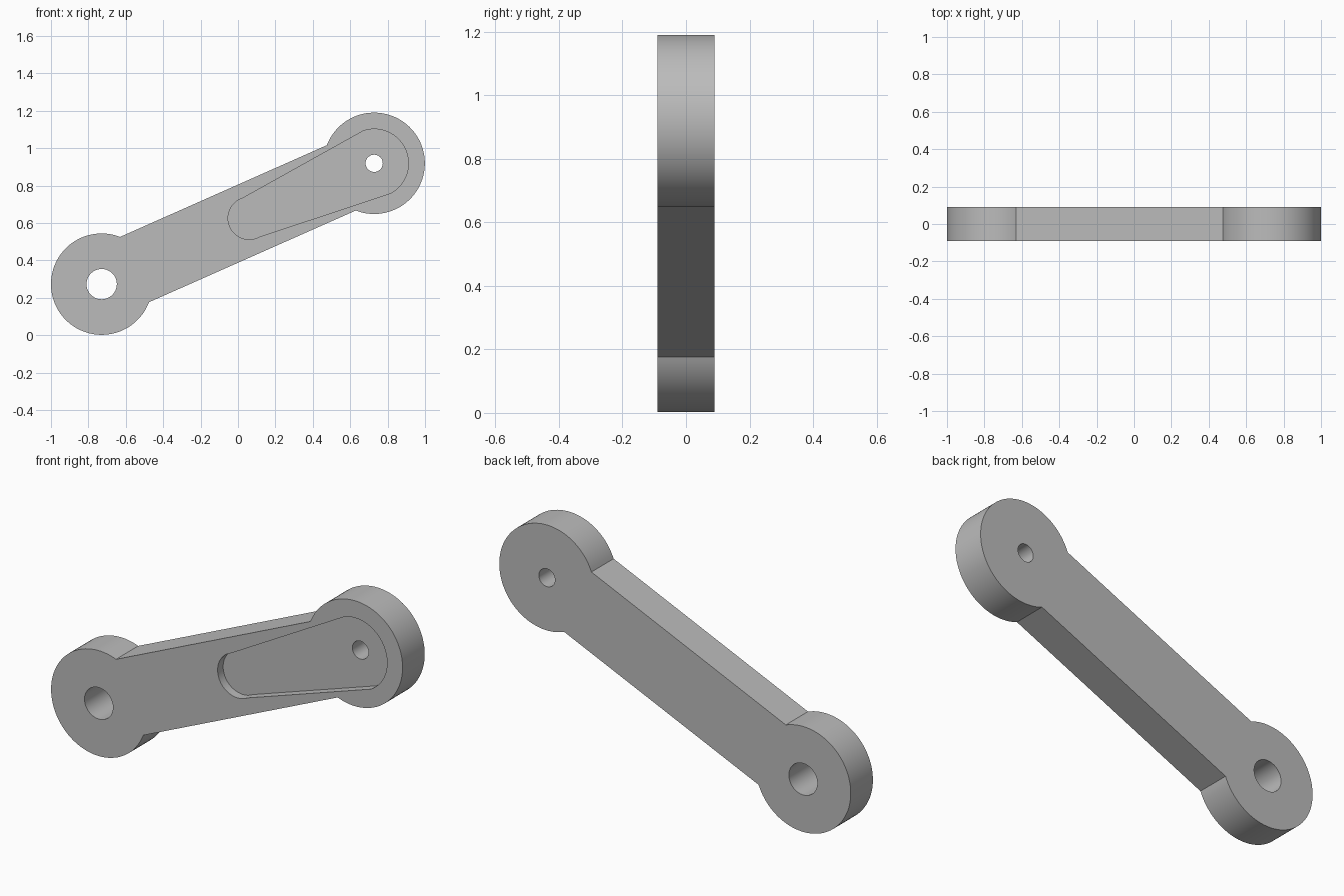
import bpy, bmesh
from math import sin, cos, pi, asin, acos, atan2, radians
from mathutils import Vector

if "Cube" in bpy.data.objects:
    bpy.data.objects.remove(bpy.data.objects["Cube"], do_unlink=True)

THICK = 0.18
BOSS_R = 0.271
BAR_HALF = 0.191
POCKET_DEPTH = 0.045
low = Vector((-0.729, 0.273))
high = Vector((0.728, 0.919))
pocket_end = Vector((0.06, 0.625))

metal = bpy.data.materials.new("plain grey")
metal.use_nodes = True
grey = (0.5, 0.5, 0.5, 1)
metal.diffuse_color = grey
metal.node_tree.nodes["Principled BSDF"].inputs["Base Color"].default_value = grey


def arc(centre, r, a0, a1, steps=72):
    """Points in the x-z plane, counterclockwise from a0 to a1."""
    return [centre + r * Vector((cos(a), sin(a)))
            for a in (a0 + (a1 - a0) * i / steps for i in range(steps + 1))]


def prism(name, points, y0, y1):
    """Extrude an x-z outline from y0 to y1."""
    bm = bmesh.new()
    face = bm.faces.new([bm.verts.new((p.x, y0, p.y)) for p in points])
    side = bmesh.ops.extrude_face_region(bm, geom=[face])["geom"]
    verts = [g for g in side if isinstance(g, bmesh.types.BMVert)]
    bmesh.ops.translate(bm, verts=verts, vec=(0, y1 - y0, 0))
    bmesh.ops.recalc_face_normals(bm, faces=bm.faces)
    mesh = bpy.data.meshes.new(name)
    bm.to_mesh(mesh)
    bm.free()
    mesh.materials.append(metal)
    ob = bpy.data.objects.new(name, mesh)
    bpy.context.collection.objects.link(ob)
    return ob


# Link body: two round bosses joined by a narrower straight bar
axis = high - low
tilt = atan2(axis.y, axis.x)
join = asin(BAR_HALF / BOSS_R)
outline = arc(low, BOSS_R, tilt + join, tilt + 2 * pi - join)
outline += arc(high, BOSS_R, tilt - pi + join, tilt + pi - join)
body = prism("link_arm", outline, -THICK / 2, THICK / 2)

# Tapered pocket: tangent outline around a large and a small circle
big_r, small_r = 0.183, 0.113
span = high - pocket_end
lean = atan2(span.y, span.x)
touch = acos((big_r - small_r) / span.length)
pocket = arc(high, big_r, lean - touch, lean + touch)
pocket += arc(pocket_end, small_r, lean + touch, lean + 2 * pi - touch)


def bore(name, centre, r):
    return prism(name, arc(centre, r, 0, 2 * pi, 64)[:-1], -THICK, THICK)


cutters = [
    prism("pocket_cutter", pocket, -THICK, -THICK / 2 + POCKET_DEPTH),
    bore("large_bore_cutter", low, 0.081),
    bore("small_bore_cutter", high, 0.046),
]

# Cut the pocket and pin holes, then discard the cutters
bpy.ops.object.select_all(action="DESELECT")
body.select_set(True)
bpy.context.view_layer.objects.active = body
for cutter in cutters:
    cutter.hide_render = True
    mod = body.modifiers.new(cutter.name, "BOOLEAN")
    mod.operation = "DIFFERENCE"
    mod.solver = "EXACT"
    mod.object = cutter
    bpy.ops.object.modifier_apply(modifier=mod.name)
    bpy.data.objects.remove(cutter, do_unlink=True)

bpy.ops.object.shade_smooth_by_angle(angle=radians(30))
